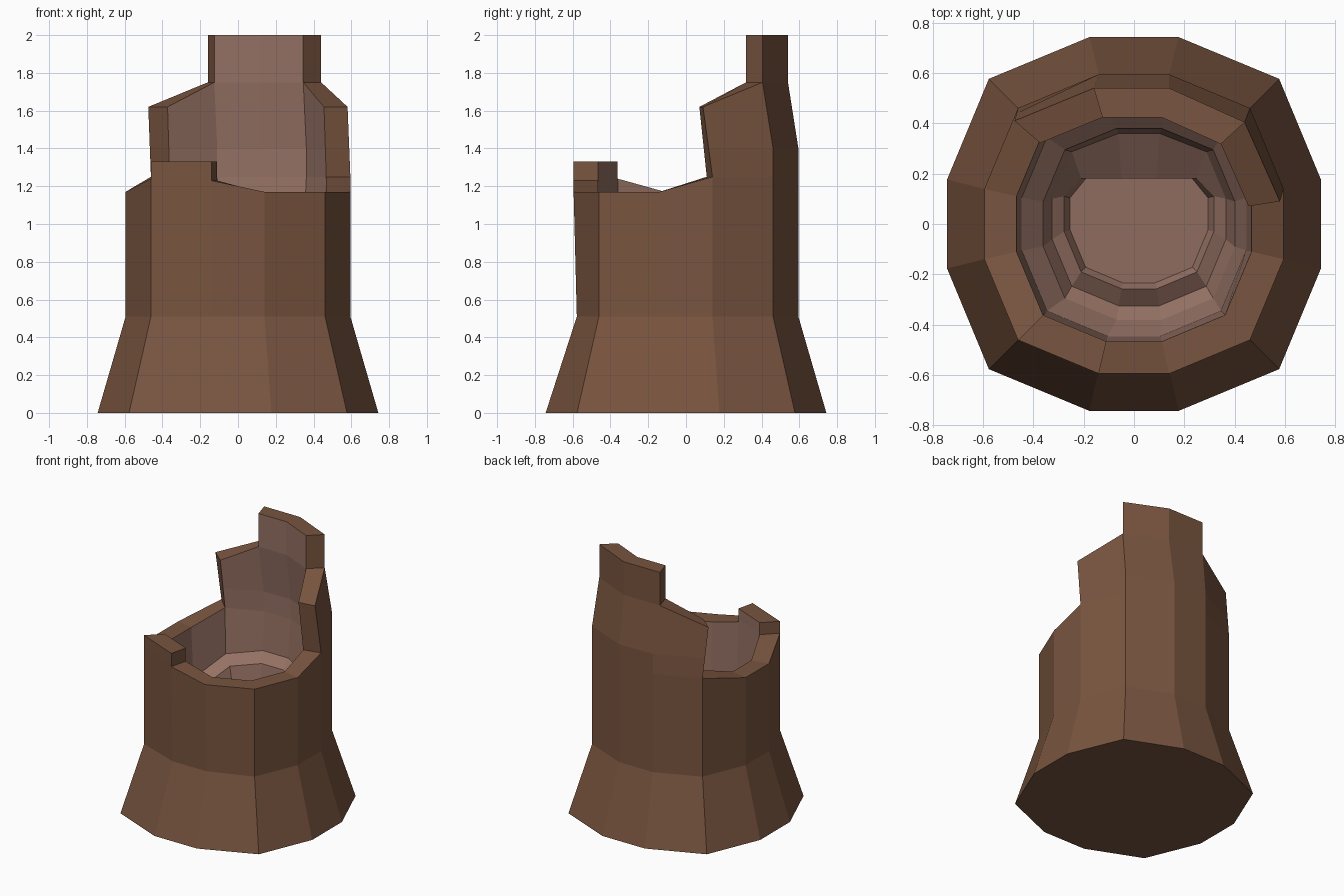
import bpy, bmesh

if "Cube" in bpy.data.objects:
    bpy.data.objects.remove(bpy.data.objects["Cube"])

N = 12


def ring(a, b, c):
    """Twelve corners made from one quadrant turned four times."""
    pts = []
    q = [(a, b), (c, c), (b, a)]
    for _ in range(4):
        pts += q
        q = [(-y, x) for x, y in q]
    return pts


def material(name, rgb):
    m = bpy.data.materials.new(name)
    m.diffuse_color = (*rgb, 1)
    m.use_nodes = True
    m.node_tree.nodes["Principled BSDF"].inputs["Base Color"].default_value = m.diffuse_color
    return m


FOOT = ring(0.743, 0.177, 0.577)
WALL = ring(0.595, 0.14, 0.461)
# leaning corners of the tall broken part
LEAN = {0: (0.58, 0.09), 1: (0.44, 0.405), 2: (0.14, 0.54),
        3: (-0.16, 0.54), 4: (-0.475, 0.41)}
# rim height at start and end of each wall segment
RIM = [(1.62, 1.75), (2, 2), (2, 2), (1.75, 1.62), (1.25, 1.17), (1.17, 1.17),
       (1.17, 1.24), (1.33, 1.33), (1.23, 1.17), (1.17, 1.17), (1.17, 1.17), (1.17, 1.25)]


def outer(i, z):
    i %= N
    if z == 0:
        return (*FOOT[i], 0)
    x, y = WALL[i]
    if z < 0.6 and i in (8, 9):
        y += 0.017
    if i in LEAN:
        lo, hi = (1.25, 1.62) if i in (0, 4) else (1.4, 1.75)
        t = min(1, max(0, (z - lo) / (hi - lo)))
        x += (LEAN[i][0] - x) * t
        y += (LEAN[i][1] - y) * t
    return (x, y, z)


def inner(i, z):
    x, y, _ = outer(i, z)
    return (x * 0.785, y * 0.785, z)


# uneven stepped floor inside, from the wall to the middle
def floor_ring(scale, dx, dy, z, slope, y_max):
    pts = []
    for x, y in WALL:
        px, py = x * scale + dx, min(y * scale + dy, y_max)
        pts.append((px, py, z + slope * py))
    return pts


FLOOR = [floor_ring(0.75, 0, 0, 0.74, 0.5, 1),
         floor_ring(0.64, 0.02, 0.0, 0.71, 0.5, 0.38),
         floor_ring(0.58, 0.02, 0.02, 0.62, 0.35, 0.36),
         floor_ring(0.5, 0.02, 0.04, 0.60, 0.15, 0.18),
         floor_ring(0.46, 0.02, 0.04, 0.54, 0.1, 0.18)]

bm = bmesh.new()


def face(pts, mat):
    f = bm.faces.new([bm.verts.new(p) for p in pts])
    f.material_index = mat


face([(*p, 0) for p in reversed(FOOT)], 0)

for i in range(N):
    j = (i + 1) % N
    hs, he = RIM[i]
    # outer and inner wall strips
    levels = [z for z in (1.25, 1.4, 1.75) if z < min(hs, he) - 0.01]
    rows = [(0, 0), (0.51, 0.51)] + [(z, z) for z in levels] + [(hs, he)]
    for (a, b), (c, d) in zip(rows, rows[1:]):
        face([outer(i, a), outer(j, b), outer(j, d), outer(i, c)], 0)
    strip = [(FLOOR[0][i], FLOOR[0][j])] + [(inner(i, a), inner(j, b)) for a, b in rows[2:]]
    for (a, b), (c, d) in zip(strip, strip[1:]):
        face([b, a, c, d], 1)
    # rim
    face([outer(i, hs), outer(j, he), inner(j, he), inner(i, hs)], 0)
    # broken ends where the rim height jumps
    h0 = RIM[i - 1][1]
    if abs(h0 - hs) > 0.005:
        lo, hi = min(h0, hs), max(h0, hs)
        steps = [lo] + [z for z in (1.4,) if lo < z < hi] + [hi]
        for a, b in zip(steps, steps[1:]):
            q = [outer(i, a), outer(i, b), inner(i, b), inner(i, a)]
            face(q if hs > h0 else q[::-1], 0)
    # floor steps
    for r, s in zip(FLOOR, FLOOR[1:]):
        face([r[i], r[j], s[j], s[i]], 1)
face(FLOOR[-1], 1)

bmesh.ops.remove_doubles(bm, verts=bm.verts, dist=0.0005)
mesh = bpy.data.meshes.new("hollow_stump")
bm.to_mesh(mesh)
bm.free()
mesh.materials.append(material("bark", (0.19, 0.09, 0.05)))
mesh.materials.append(material("inner_wood", (0.30, 0.165, 0.125)))
stump = bpy.data.objects.new("hollow_stump", mesh)
bpy.context.collection.objects.link(stump)
